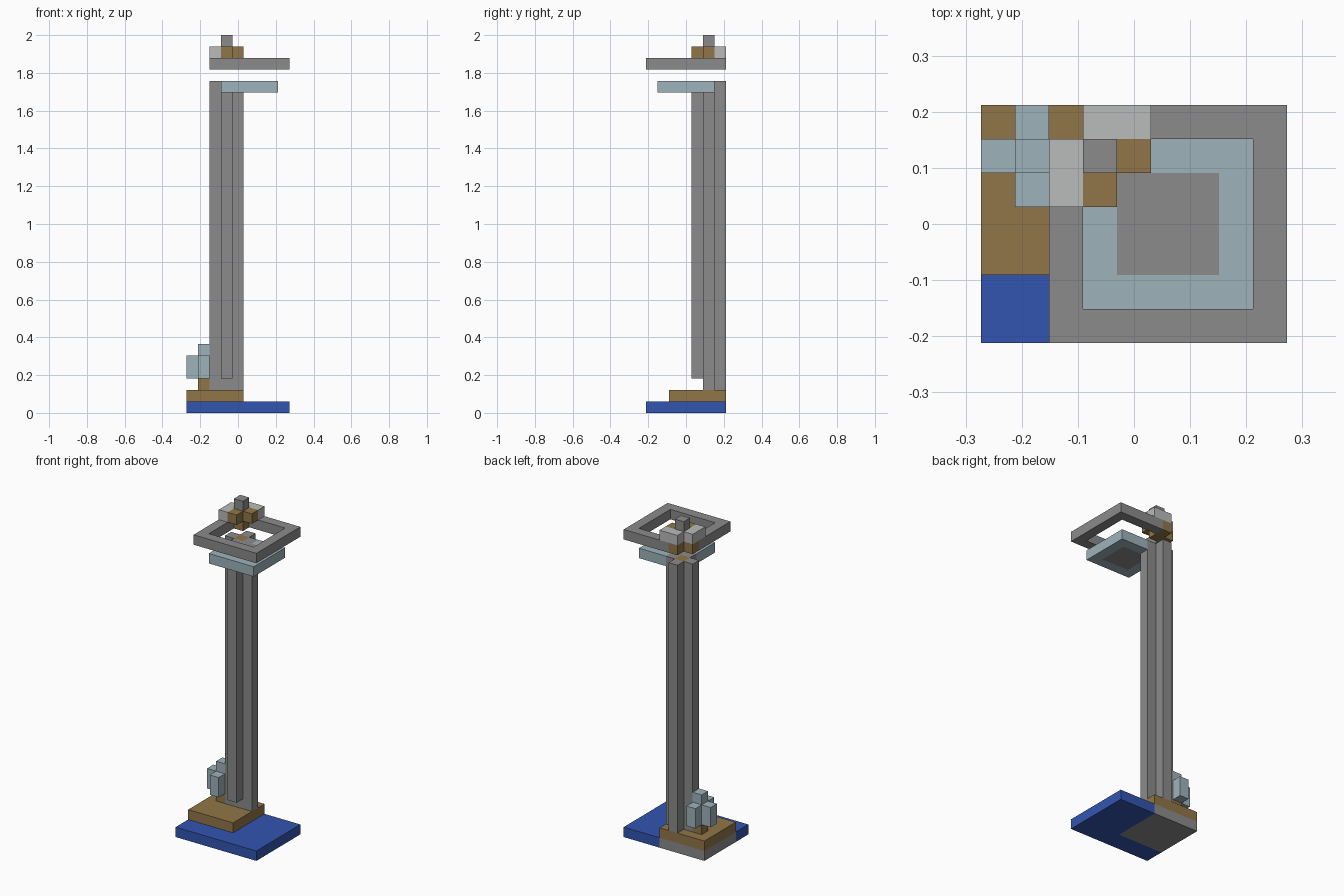
import bpy
import bmesh
from mathutils import Vector

cube = bpy.data.objects.get("Cube")
if cube:
    bpy.data.objects.remove(cube, do_unlink=True)

UNIT = 2 / 33                      # size of one block
CENTRE = Vector((4.5, 3.5, 0))     # middle of the footprint, in blocks


def material(name, r, g, b):
    mat = bpy.data.materials.new(name)
    mat.use_nodes = True
    mat.diffuse_color = (r, g, b, 1)
    mat.node_tree.nodes["Principled BSDF"].inputs["Base Color"].default_value = (r, g, b, 1)
    return mat


blue = material("deep blue", 0.032, 0.091, 0.434)
brown = material("brown", 0.283, 0.181, 0.065)
pale_blue = material("pale blue", 0.337, 0.451, 0.497)
grey = material("grey", 0.258, 0.258, 0.258)
light_grey = material("light grey", 0.491, 0.495, 0.495)


def block(x, y, z, w=1, d=1, h=1):
    """Set of cells filling a box from its low corner and size."""
    return {(i, j, k) for i in range(x, x + w)
            for j in range(y, y + d) for k in range(z, z + h)}


# Grey footing let into the blue base
footing = block(0, 2, 0, 5, 5)
base = block(0, 0, 0, 9, 7) - footing
step = block(0, 2, 1, 5, 5)

# Cross-shaped column, its front rib raised off the step
core_cap = block(3, 5, 28)
column = (block(2, 5, 2, 3, 1, 27) | block(3, 6, 2, 1, 1, 27)
          | block(3, 4, 3, 1, 1, 26)) - core_cap
shaft = column | core_cap

# Plate hung in front of the column, with a grey middle
plate_middle = block(4, 2, 28, 3, 3) - shaft
plate = block(3, 1, 28, 5, 5) - plate_middle - shaft

# Square ring above, joined to the brown crown
crown = (block(2, 5, 30, 2) | block(3, 6, 30) | block(3, 5, 31)
         | block(4, 5, 31) | block(3, 4, 31))
ring = block(2, 0, 30, 7, 7) - block(3, 1, 30, 5, 5) - block(2, 6, 30) - crown
crown_back = block(3, 6, 31, 2)
crown_side = block(2, 4, 31, 1, 2)
finial = block(3, 5, 32)

# Small cluster on a stem beside the column
stem = block(1, 5, 2)
cluster = (block(1, 5, 3, 1, 1, 3) | block(0, 5, 3, 1, 1, 2)
           | block(1, 4, 3, 1, 1, 2) | block(1, 6, 3, 1, 1, 2))

parts = [
    ("base", base, blue), ("footing", footing, grey), ("step", step, brown),
    ("column", column, grey), ("column_cap", core_cap, brown),
    ("plate", plate, pale_blue), ("plate_middle", plate_middle, grey),
    ("ring", ring, grey), ("crown", crown, brown),
    ("crown_back", crown_back, light_grey), ("crown_side", crown_side, light_grey),
    ("finial", finial, grey), ("stem", stem, brown), ("cluster", cluster, pale_blue),
]
filled = set().union(*(cells for _, cells, _ in parts))


def build(name, cells, mat):
    """Skin the outside of a set of cells and merge its flat areas."""
    bm = bmesh.new()
    for cell in cells:
        middle = Vector(cell) + Vector((0.5, 0.5, 0.5)) - CENTRE
        for axis in range(3):
            for sign in (-1, 1):
                n = Vector((0, 0, 0))
                n[axis] = sign
                if tuple(int(c + s) for c, s in zip(cell, n)) in filled:
                    continue
                u = Vector((0, 0, 0))
                u[(axis + 1) % 3] = 0.5
                v = n.cross(u)
                corners = (-u - v, u - v, u + v, v - u)
                bm.faces.new([bm.verts.new((middle + n / 2 + c) * UNIT) for c in corners])
    bmesh.ops.remove_doubles(bm, verts=bm.verts, dist=UNIT / 100)
    bmesh.ops.dissolve_limit(bm, angle_limit=0.01, verts=bm.verts, edges=bm.edges)
    mesh = bpy.data.meshes.new(name)
    bm.to_mesh(mesh)
    bm.free()
    mesh.materials.append(mat)
    bpy.context.collection.objects.link(bpy.data.objects.new(name, mesh))


for part in parts:
    build(*part)
